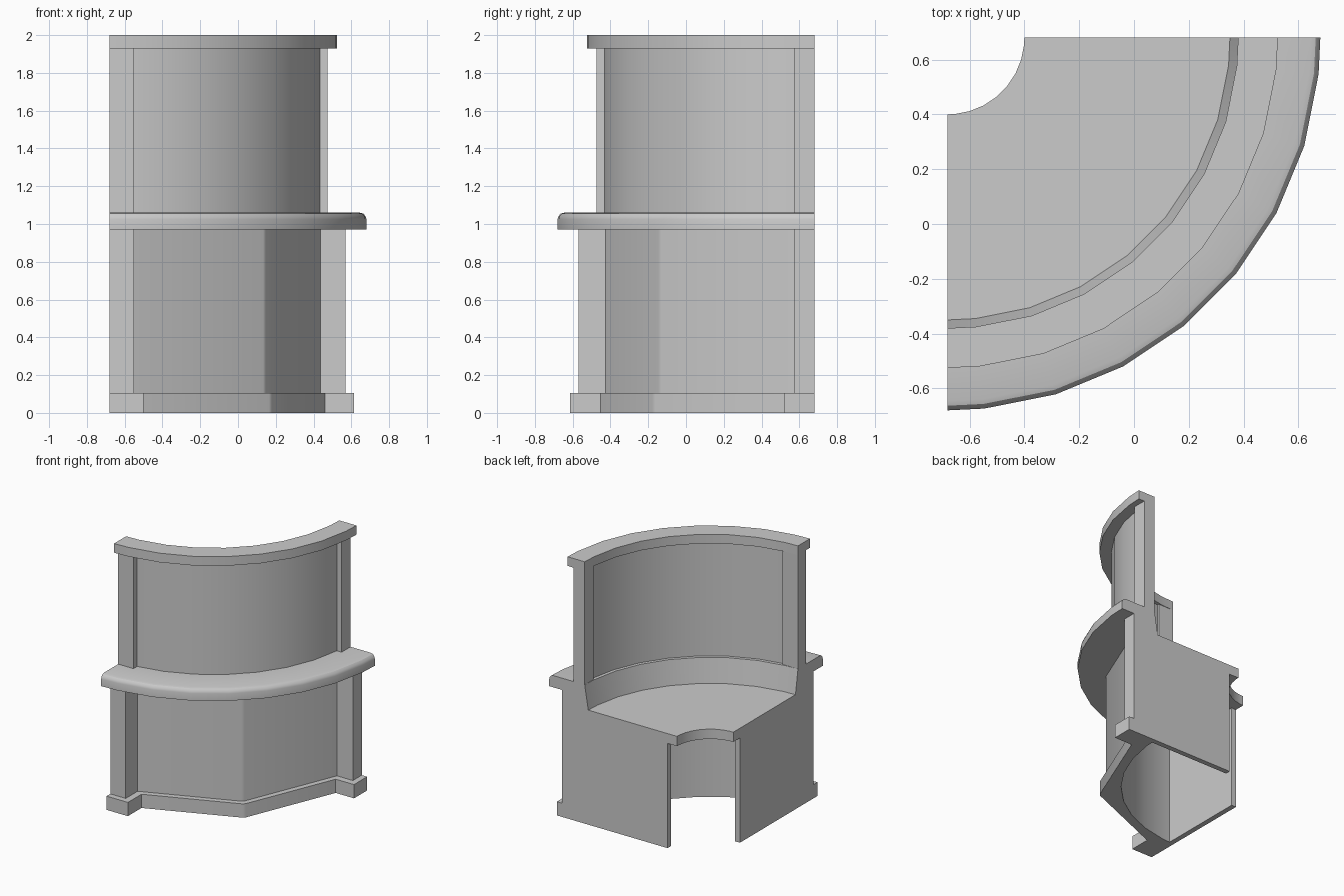
import bpy, bmesh
from math import sin, cos, radians

if "Cube" in bpy.data.objects:
    bpy.data.objects.remove(bpy.data.objects["Cube"])

CX, CY = -0.68, 0.68          # centre of all arcs (inner corner)
ARC = [0] + [5.625 + 11.25 * i for i in range(8)] + [90]


def pt(r, a, z=0.0):
    """Polar point: a = 0 is the front end, a = 90 is the right end."""
    return (CX + r * sin(radians(a)), CY - r * cos(radians(a)), z)


def finish(name, bm, smooth=False):
    bmesh.ops.recalc_face_normals(bm, faces=bm.faces)
    me = bpy.data.meshes.new(name)
    bm.to_mesh(me)
    bm.free()
    ob = bpy.data.objects.new(name, me)
    bpy.context.collection.objects.link(ob)
    if smooth:
        bpy.ops.object.select_all(action='DESELECT')
        ob.select_set(True)
        bpy.context.view_layer.objects.active = ob
        bpy.ops.object.shade_smooth_by_angle(angle=radians(30))
    return ob


def sweep(name, profile):
    """Quarter-turn sweep of a closed (radius, z) profile, capped at the ends."""
    bm = bmesh.new()
    rings = [[bm.verts.new(pt(r, a, z)) for r, z in profile] for a in ARC]
    n = len(profile)
    for p, q in zip(rings, rings[1:]):
        for i in range(n):
            j = (i + 1) % n
            bm.faces.new((p[i], p[j], q[j], q[i]))
    bm.faces.new(rings[0])
    bm.faces.new(rings[-1])
    return finish(name, bm, True)


def prism(name, outline, z0, z1, smooth=False):
    bm = bmesh.new()
    face = bm.faces.new([bm.verts.new((x, y, z0)) for x, y, *_ in outline])
    ext = bmesh.ops.extrude_face_region(bm, geom=[face], use_keep_orig=True)
    top = [v for v in ext['geom'] if isinstance(v, bmesh.types.BMVert)]
    bmesh.ops.translate(bm, verts=top, vec=(0, 0, z1 - z0))
    return finish(name, bm, smooth)


def end_box(name, side, r0, r1, w0, w1, z0, z1):
    """Box on the front or right cut end: r along the radius, w away from the cut."""
    pts = [(r0, w0), (r1, w0), (r1, w1), (r0, w1)]
    if side == 'front':
        pts = [(CX + w, CY - r) for r, w in pts]
    else:
        pts = [(CX + r, CY - w) for r, w in pts]
    return prism(f"{side}_{name}", pts, z0, z1)


# Faceted lower body: two flat outer panels, round hollow inside
inner = [pt(1.05, a) for a in reversed(ARC)]


def facets(r):
    return [pt(r, a) for a in (0, 44.5, 45.5, 90)]


prism("plinth", facets(1.205) + inner, 0, 0.105, True)
prism("lower_panels", facets(1.16) + inner, 0.105, 0.97, True)

# Seat slab with sloping back edge
sweep("seat", [(0.28, 0.80), (0.28, 0.875), (1.03, 0.875), (1.06, 1.06),
               (1.12, 1.06), (1.12, 0.97), (1.05, 0.97), (1.05, 0.80)])

# Rounded middle ledge
sweep("ledge", [(1.12, 0.97), (1.36, 0.97), (1.36, 1.025), (1.355, 1.042),
                (1.343, 1.055), (1.325, 1.06), (1.12, 1.06)])

# Curved backrest and top rail
sweep("back_panel", [(1.085, 1.06), (1.12, 1.06), (1.12, 1.93), (1.085, 1.93)])
sweep("top_rail", [(1.06, 1.93), (1.205, 1.93), (1.205, 2.0), (1.06, 2.0)])

# Posts, post feet and thin side walls on both cut ends
for side, w in (('front', 0.13), ('right', 0.108)):
    end_box("upper_post", side, 1.06, 1.155, 0, w, 1.06, 1.93)
    end_box("lower_post", side, 1.05, 1.25, 0, w, 0.105, 0.97)
    end_box("post_foot", side, 1.05, 1.295, 0, w + 0.05, 0, 0.105)
    end_box("side_wall", side, 0.36, 1.05, 0, 0.04, 0, 0.80)
